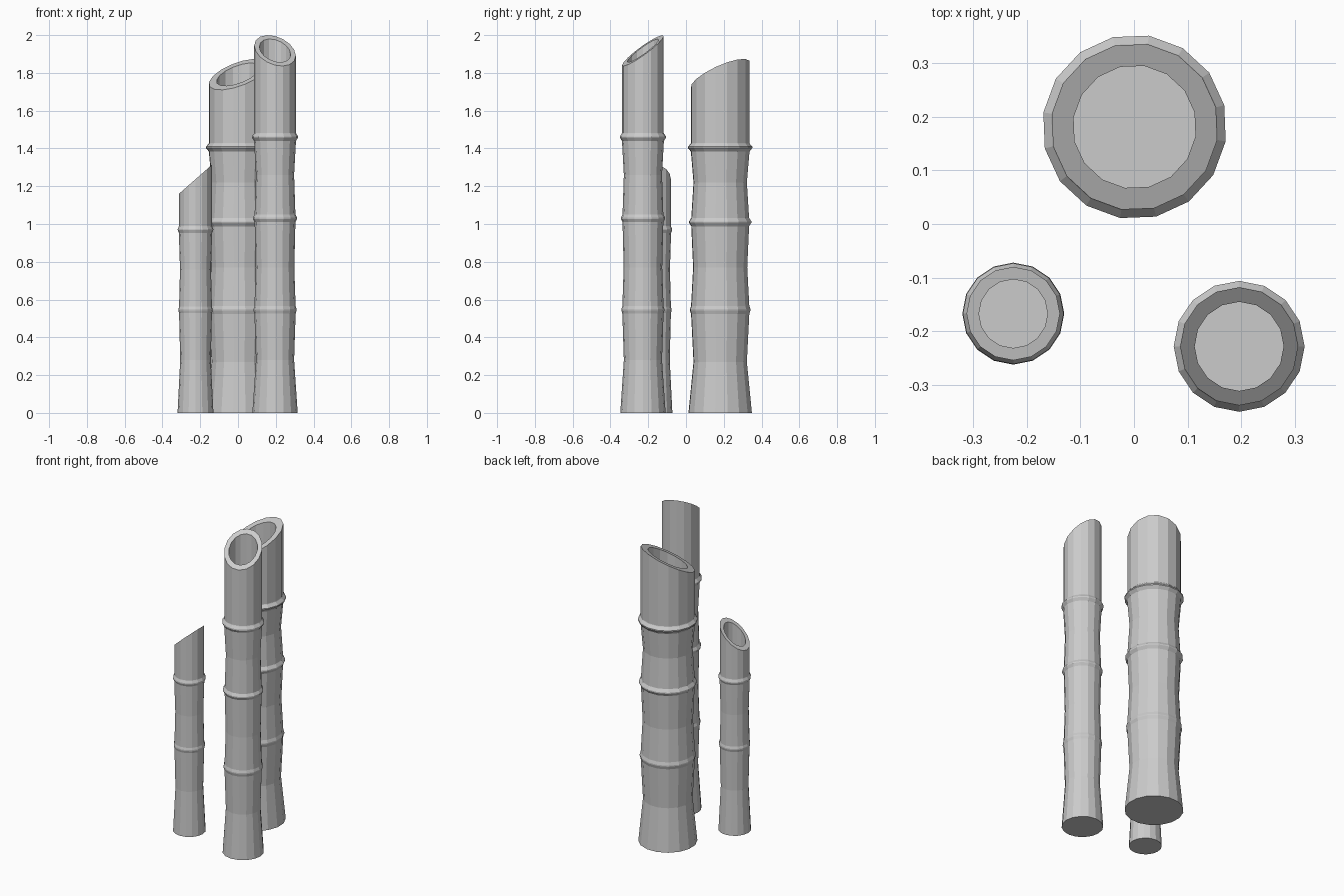
import bpy
import bmesh
import math

if "Cube" in bpy.data.objects:
    bpy.data.objects.remove(bpy.data.objects["Cube"])

SIDES = 16


def stalk(name, cx, cy, offset, stations, node_h, top_r, hole_r, cut):
    """Lathe a bamboo stalk; cut = (height, x slope, y slope) of the slanted top."""
    c, a, b = cut
    bm = bmesh.new()

    def ring(r, z=None):
        verts = []
        for i in range(SIDES):
            t = math.radians(offset) + 2 * math.pi * i / SIDES
            x, y = r * math.cos(t), r * math.sin(t)
            h = c + a * x + b * y if z is None else z
            verts.append(bm.verts.new((cx + x, cy + y, h)))
        return verts

    rings = []
    for z, r, lip in stations:
        if lip:  # node: flare up, small raised band, step back in
            rings += [ring(r - lip, z - node_h), ring(r, z - 0.003),
                      ring(r, z + 0.004), ring(r - lip, z + node_h)]
        else:
            rings.append(ring(r, z))
    last_z = stations[-1][0]
    rings.append(ring(top_r, last_z + node_h + 0.003))
    rings.append(ring(top_r))            # slanted outer rim
    rings.append(ring(hole_r))           # slanted inner rim
    rings.append(ring(hole_r, last_z))   # floor of the hollow

    for lo, hi in zip(rings, rings[1:]):
        for i in range(SIDES):
            j = (i + 1) % SIDES
            bm.faces.new((lo[i], lo[j], hi[j], hi[i]))
    bm.faces.new(rings[0][::-1])
    bm.faces.new(rings[-1])
    bmesh.ops.recalc_face_normals(bm, faces=bm.faces)
    mesh = bpy.data.meshes.new(name)
    bm.to_mesh(mesh)
    bm.free()
    bpy.context.collection.objects.link(bpy.data.objects.new(name, mesh))


# Stations are (height, radius, node lip); lip 0 marks base and waists
stalk("thick_stalk", 0.001, 0.181, 13.5,
      [(0, 0.170, 0), (0.27, 0.143, 0), (0.545, 0.162, 0.006),
       (0.77, 0.145, 0), (1.01, 0.167, 0.012), (1.22, 0.143, 0),
       (1.405, 0.172, 0.015)],
      0.022, 0.156, 0.115, (1.792, 0.32, 0.42))

stalk("tall_stalk", 0.196, -0.228, 0,
      [(0, 0.120, 0), (0.28, 0.101, 0), (0.545, 0.114, 0.005),
       (0.77, 0.102, 0), (1.03, 0.117, 0.009), (1.26, 0.101, 0),
       (1.46, 0.122, 0.011)],
      0.020, 0.110, 0.083, (1.918, -0.25, 0.70))

stalk("short_stalk", -0.225, -0.167, 0,
      [(0, 0.095, 0), (0.28, 0.081, 0), (0.545, 0.091, 0.004),
       (0.76, 0.082, 0), (0.97, 0.094, 0.006)],
      0.017, 0.087, 0.064, (1.237, 0.88, 0.0))
